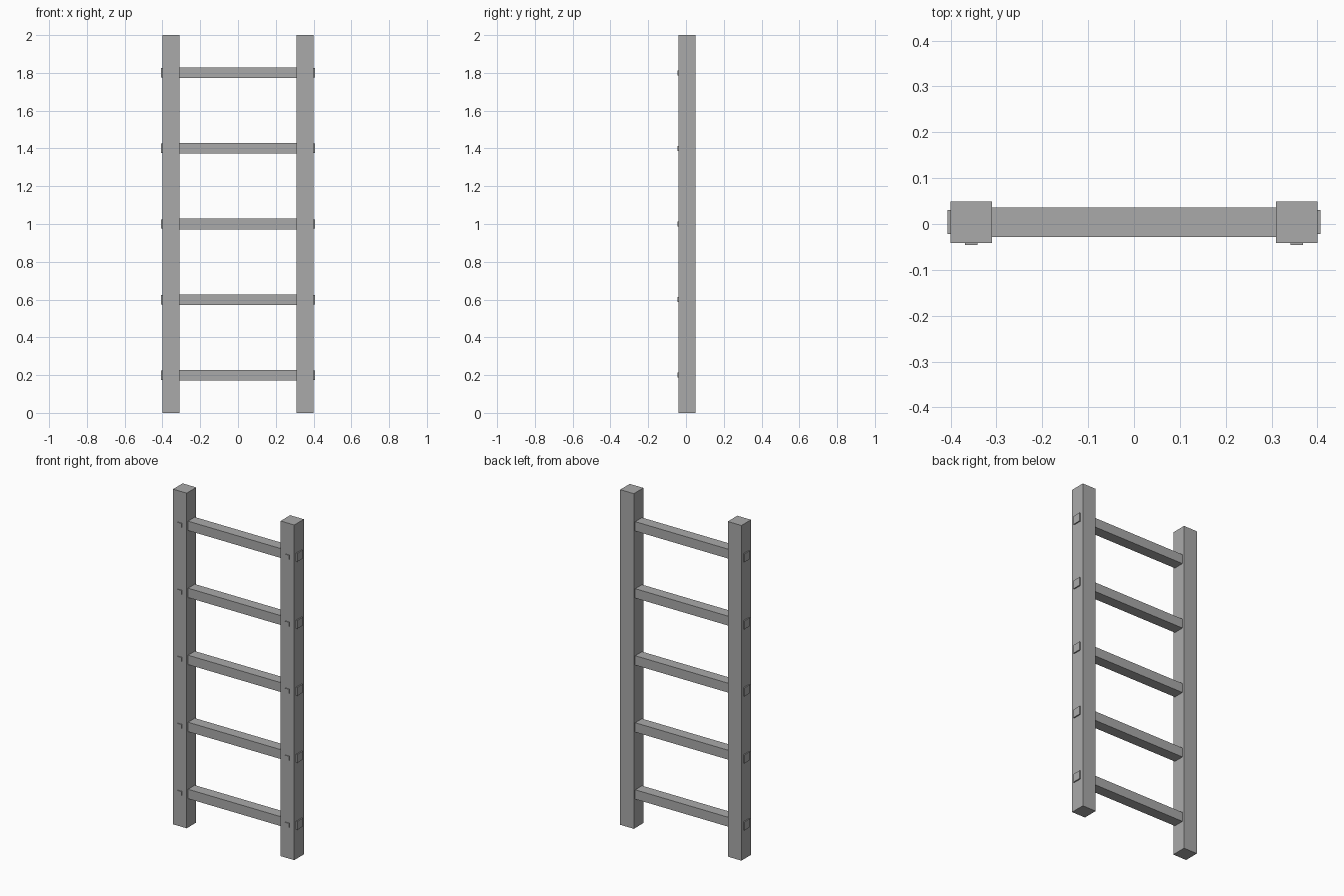
import bpy

if "Cube" in bpy.data.objects:
    bpy.data.objects.remove(bpy.data.objects["Cube"])

grey = bpy.data.materials.new("plain grey")
grey.diffuse_color = (0.4, 0.4, 0.4, 1)
grey.use_nodes = True
grey.node_tree.nodes["Principled BSDF"].inputs["Base Color"].default_value = grey.diffuse_color


def box(name, lo, hi):
    """Axis-aligned box between two corners."""
    size = [b - a for a, b in zip(lo, hi)]
    mid = [(a + b) / 2 for a, b in zip(lo, hi)]
    bpy.ops.mesh.primitive_cube_add(size=1, location=mid)
    ob = bpy.context.object
    ob.name = name
    ob.scale = size
    bpy.ops.object.transform_apply(location=False, rotation=False, scale=True)
    ob.data.materials.append(grey)
    return ob


INNER, OUTER = 0.31, 0.40
FRONT, BACK = -0.041, 0.049
YC = (FRONT + BACK) / 2

# side rails
for side, s in (("left", -1), ("right", 1)):
    x0, x1 = sorted((s * INNER, s * OUTER))
    box(f"{side}_rail", (x0, FRONT, 0), (x1, BACK, 2))

for i in range(5):
    z = 0.2 + 0.4 * i
    # rung between the rails
    box(f"rung_{i + 1}", (-INNER, YC - 0.032, z - 0.028), (INNER, YC + 0.032, z + 0.028))
    for side, s in (("left", -1), ("right", 1)):
        # tenon end showing on the outer face
        x0, x1 = sorted((s * (OUTER - 0.005), s * 0.407))
        box(f"{side}_tenon_{i + 1}", (x0, YC - 0.026, z - 0.025), (x1, YC + 0.026, z + 0.025))
        # small square peg on the front face
        xc = s * (INNER + OUTER) / 2
        box(f"{side}_peg_{i + 1}", (xc - 0.0135, FRONT - 0.005, z - 0.0125),
            (xc + 0.0135, FRONT + 0.005, z + 0.0125))
